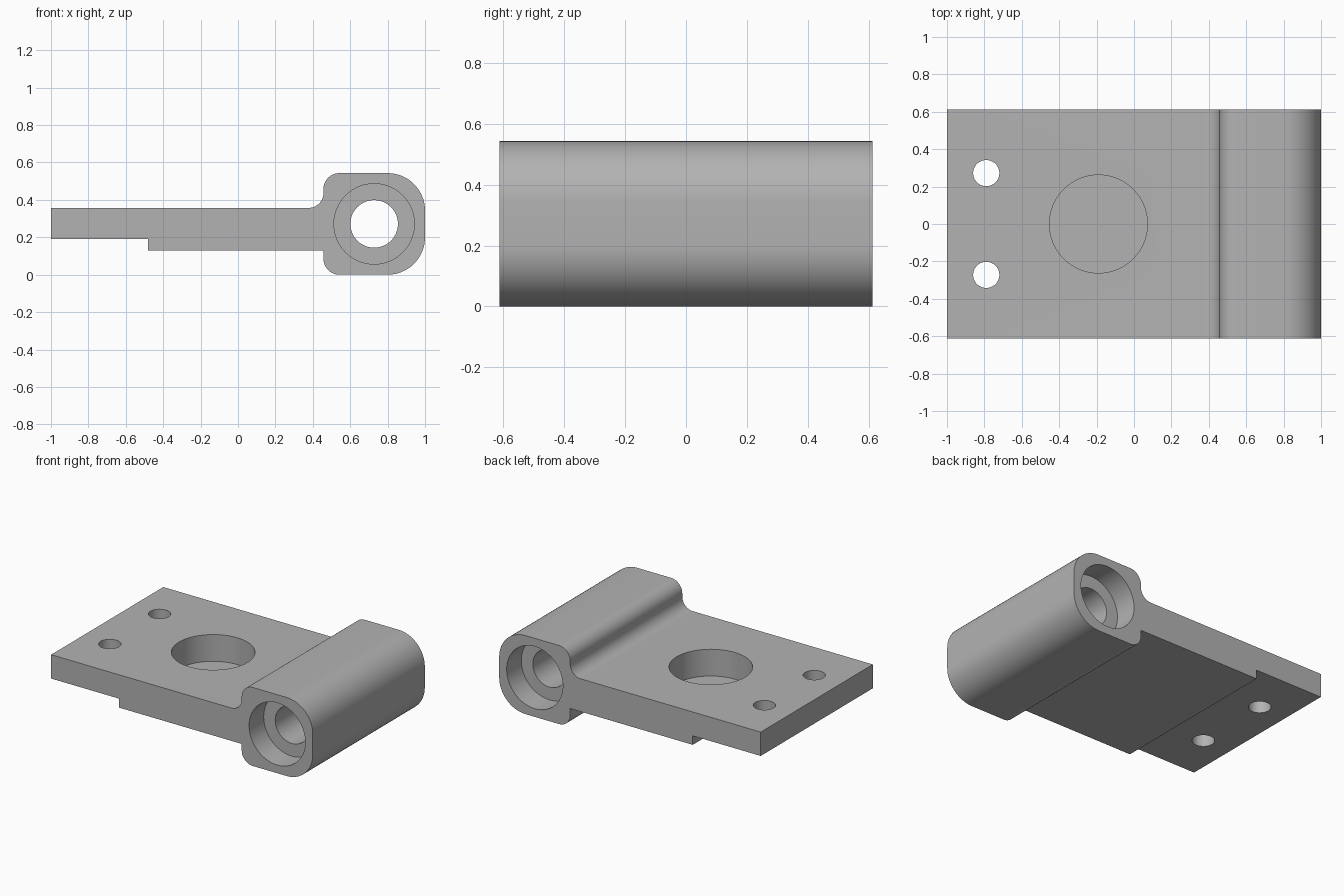
import bpy, bmesh, math
from mathutils import Matrix

cube = bpy.data.objects.get("Cube")
if cube:
    bpy.data.objects.remove(cube, do_unlink=True)

HALF = 0.612            # half the bracket's depth
TOP = 0.543             # top of the hinge barrel
MID = TOP / 2
BORE_X = 0.728

grey = bpy.data.materials.new("plain grey")
grey.use_nodes = True
grey.diffuse_color = (0.45, 0.45, 0.45, 1)
grey.node_tree.nodes["Principled BSDF"].inputs["Base Color"].default_value = (0.45, 0.45, 0.45, 1)


def arc(cx, cz, r, start, end, n=16):
    """Points along an arc, angles in degrees."""
    angles = [math.radians(start + (end - start) * i / n) for i in range(n + 1)]
    return [(cx + r * math.cos(a), cz + r * math.sin(a)) for a in angles]


def add_object(name, bm):
    bmesh.ops.recalc_face_normals(bm, faces=bm.faces)
    mesh = bpy.data.meshes.new(name)
    bm.to_mesh(mesh)
    bm.free()
    mesh.materials.append(grey)
    obj = bpy.data.objects.new(name, mesh)
    bpy.context.collection.objects.link(obj)
    return obj


def cut_cylinder(target, name, centre, radius, length, along_y=False, sides=64):
    """Bore a round hole with a hidden cutter."""
    bm = bmesh.new()
    matrix = Matrix.Translation(centre)
    if along_y:
        matrix = matrix @ Matrix.Rotation(math.pi / 2, 4, 'X')
    bmesh.ops.create_cone(bm, cap_ends=True, segments=sides, radius1=radius,
                          radius2=radius, depth=length, matrix=matrix)
    cutter = add_object(name, bm)
    cutter.hide_render = True
    cutter.hide_set(True)
    mod = target.modifiers.new(name, 'BOOLEAN')
    mod.operation = 'DIFFERENCE'
    mod.solver = 'EXACT'
    mod.object = cutter


# Side profile: stepped plate, fillet and rounded hinge barrel
R, BIG = 0.085, 0.2
profile = [(-1, 0.357), (-1, 0.192), (-0.48, 0.192), (-0.48, 0.13), (0.457, 0.13)]
profile += arc(0.457 + R, R, R, 180, 270)
profile += arc(1 - BIG, BIG, BIG, 270, 360)
profile += arc(1 - BIG, TOP - BIG, BIG, 0, 90)
profile += arc(0.457 + R, TOP - R, R, 90, 180)
profile += arc(0.457 - 0.08, 0.357 + 0.08, 0.08, 0, -90)

bm = bmesh.new()
face = bm.faces.new([bm.verts.new((x, -HALF, z)) for x, z in profile])
ext = bmesh.ops.extrude_face_region(bm, geom=[face])
bmesh.ops.translate(bm, vec=(0, 2 * HALF, 0),
                    verts=[g for g in ext["geom"] if isinstance(g, bmesh.types.BMVert)])
bracket = add_object("hinge_bracket", bm)

# Through bore with a counterbore at each end
cut_cylinder(bracket, "through_bore_cutter", (BORE_X, 0, MID), 0.127, 3, True)
for side, end in ((-1, "front"), (1, "back")):
    cut_cylinder(bracket, end + "_counterbore_cutter",
                 (BORE_X, side * HALF, MID), 0.215, 0.32, True)

# Blind round pocket and two screw holes
cut_cylinder(bracket, "pocket_cutter", (-0.19, 0, 0.172 + 0.5), 0.262, 1)
for side, end in ((-1, "front"), (1, "back")):
    cut_cylinder(bracket, end + "_screw_hole_cutter", (-0.79, side * 0.272, 0.25), 0.07, 1)

# Bake the cuts, then smooth the curved walls
bpy.context.view_layer.update()
depsgraph = bpy.context.evaluated_depsgraph_get()
baked = bpy.data.meshes.new_from_object(bracket.evaluated_get(depsgraph))
bracket.modifiers.clear()
bracket.data = baked
for obj in list(bpy.data.objects):
    if obj.name.endswith("_cutter"):
        bpy.data.objects.remove(obj, do_unlink=True)
bpy.ops.object.select_all(action='DESELECT')
bpy.context.view_layer.objects.active = bracket
bracket.select_set(True)
bpy.ops.object.shade_smooth_by_angle(angle=math.radians(30))
